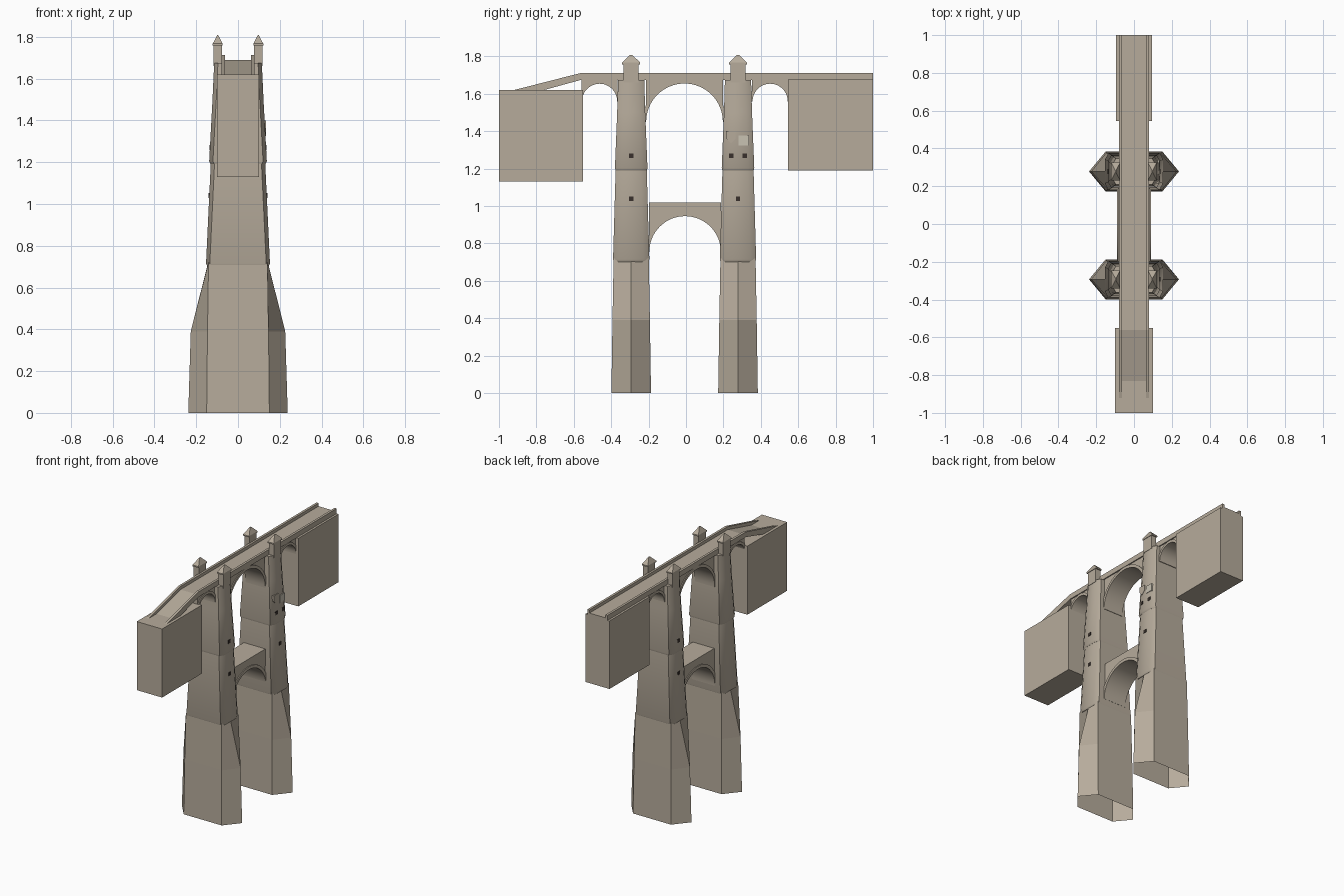
import bpy, bmesh, math

if "Cube" in bpy.data.objects:
    bpy.data.objects.remove(bpy.data.objects["Cube"])

def material(name, col):
    m = bpy.data.materials.new(name)
    m.diffuse_color = (*col, 1)
    m.use_nodes = True
    m.node_tree.nodes["Principled BSDF"].inputs["Base Color"].default_value = m.diffuse_color
    return m

STONE = material("stone", (0.47, 0.41, 0.33))
DARK = material("window_dark", (0.04, 0.03, 0.025))
PALE = material("pale_stone", (0.58, 0.54, 0.45))

def finish(name, bm, mat=STONE, smooth=None):
    bmesh.ops.recalc_face_normals(bm, faces=bm.faces)
    me = bpy.data.meshes.new(name)
    bm.to_mesh(me)
    bm.free()
    me.materials.append(mat)
    ob = bpy.data.objects.new(name, me)
    bpy.context.collection.objects.link(ob)
    if smooth:
        bpy.ops.object.select_all(action='DESELECT')
        ob.select_set(True)
        bpy.context.view_layer.objects.active = ob
        bpy.ops.object.shade_smooth_by_angle(angle=math.radians(smooth))
    return ob

def loft(name, rings, bottom=True, top=True, mat=STONE, smooth=None):
    bm = bmesh.new()
    vs = [[bm.verts.new(p) for p in r] for r in rings]
    n = len(vs[0])
    for a, b in zip(vs, vs[1:]):
        for i in range(n):
            bm.faces.new((a[i], a[(i + 1) % n], b[(i + 1) % n], b[i]))
    if bottom:
        bm.faces.new(vs[0])
    if top:
        bm.faces.new(vs[-1])
    return finish(name, bm, mat, smooth)

def prism(name, profile, x0, x1, mat=STONE):
    """Side profile (y, z) extruded across x."""
    return loft(name, [[(x, y, z) for y, z in profile] for x in (x0, x1)], mat=mat)

def rect(cx, cy, hx, hy, z):
    return [(cx - hx, cy - hy, z), (cx + hx, cy - hy, z),
            (cx + hx, cy + hy, z), (cx - hx, cy + hy, z)]

def box(name, x0, x1, y0, y1, z0, z1, mat=STONE):
    return prism(name, [(y0, z0), (y1, z0), (y1, z1), (y0, z1)], x0, x1, mat)

def hexagon(cy, hx, tip, hy, z):
    return [(tip, cy, z), (hx, cy + hy, z), (-hx, cy + hy, z),
            (-tip, cy, z), (-hx, cy - hy, z), (hx, cy - hy, z)]

def octagon(cy, hx, hy, z, a=0.018, b=0.032):
    q = [(hx, hy - b), (hx - a, hy)]
    pts = q + [(-x, y) for x, y in q[::-1]]
    pts += [(-x, -y) for x, y in pts]
    return [(x, cy + y, z) for x, y in pts]

def arch(name, cy, zc, r, ztop, hx, ring, seg=24):
    """Spandrel wall over a round opening, plus a raised arch ring."""
    ang = [math.pi * i / seg for i in range(seg + 1)]
    under = [(cy + r * math.cos(t), zc + r * math.sin(t)) for t in ang]
    bm = bmesh.new()
    cols = [[bm.verts.new(p) for p in ((-hx, y, z), (hx, y, z), (hx, y, ztop), (-hx, y, ztop))]
            for y, z in under]
    for a, b in zip(cols, cols[1:]):
        for i in range(4):
            j = (i + 1) % 4
            bm.faces.new((a[i], a[j], b[j], b[i]))
    bm.faces.new(cols[0])
    bm.faces.new(cols[-1])
    finish(name + "_wall", bm, smooth=30)
    rings = []
    for t in ang:
        p = [(cy + q * math.cos(t), zc + q * math.sin(t)) for q in (r - 0.002, r + ring)]
        rings.append([(-hx - .006, *p[0]), (hx + .006, *p[0]), (hx + .006, *p[1]), (-hx - .006, *p[1])])
    loft(name + "_ring", rings, smooth=30)

PIERS = {"front": -0.293, "back": 0.278}
for tag, cy in PIERS.items():
    # Pier base with pointed cutwaters, open underneath
    loft(tag + "_pier_base", [hexagon(cy, .150, .238, .106, 0),
                              hexagon(cy, .146, .226, .100, .39),
                              hexagon(cy, .141, .143, .094, .72)], bottom=False)
    # Two tapering shaft stages
    loft(tag + "_lower_shaft", [octagon(cy, .147, .092, .702), octagon(cy, .153, .097, .715),
                                octagon(cy, .130, .083, 1.20)], smooth=40)
    loft(tag + "_upper_shaft", [octagon(cy, .131, .083, 1.19), octagon(cy, .138, .087, 1.203),
                                octagon(cy, .122, .075, 1.50), octagon(cy, .114, .070, 1.675)], smooth=40)
    # Turrets with hipped caps
    for side, s in (("left", -1), ("right", 1)):
        cx = s * 0.097
        loft(f"{tag}_{side}_turret", [rect(cx, cy, .020, .040, 1.66), rect(cx, cy, .020, .040, 1.765)])
        loft(f"{tag}_{side}_turret_cap", [rect(cx, cy, .024, .048, 1.758), rect(cx, cy, .024, .048, 1.767),
                                          rect(cx, cy, .002, .006, 1.808)])

# Arches
arch("main_arch", -0.008, 1.45, 0.207, 1.676, 0.072, 0.018, 32)
arch("lower_arch", -0.005, 0.755, 0.193, 1.02, 0.085, 0.02, 32)
arch("front_small_arch", -0.462, 1.56, 0.096, 1.676, 0.072, 0.016)
arch("back_small_arch", 0.450, 1.56, 0.096, 1.676, 0.072, 0.016)

# Abutment blocks
box("front_abutment", -.10, .10, -1, -.55, 1.13, 1.62)
box("back_abutment", -.095, .095, .545, 1, 1.19, 1.676)

# Road deck and parapets, with the ramp at the front
def deck_profile(y0, ztop):
    return [(y0, 1.62), (-.56, ztop), (1, ztop), (1, 1.675), (-.56, 1.675), (-.76, 1.62)]

prism("road_deck", deck_profile(-.83, 1.69), -.066, .066)
for side, s in (("left", -1), ("right", 1)):
    prism(side + "_parapet", deck_profile(-.92, 1.712), s * .063, s * .080)

# Small windows
def window(name, s, y, z):
    x = .138 - .025 * (z - 1.2) / .475 if z > 1.2 else .153 - .023 * (z - .715) / .485
    h = .012
    box(name, s * (x - .02), s * (x + .003), y - h, y + h, z - h, z + h, DARK)

F, B = PIERS["front"], PIERS["back"]
for i, (s, y, z) in enumerate([(1, F, 1.27), (1, F, 1.04), (1, B, 1.04), (1, B - .037, 1.27),
                               (1, B + .037, 1.27), (-1, B, 1.27), (-1, B, 1.04)]):
    window(f"window_{i + 1}", s, y, z)

# Plain stone reliefs on the back pier
box("relief_panel", .115, .135, .282, .338, 1.325, 1.378, PALE)
prism("relief_shield", [(.215, 1.40), (.265, 1.40), (.265, 1.36), (.24, 1.335), (.215, 1.36)], .115, .133)
